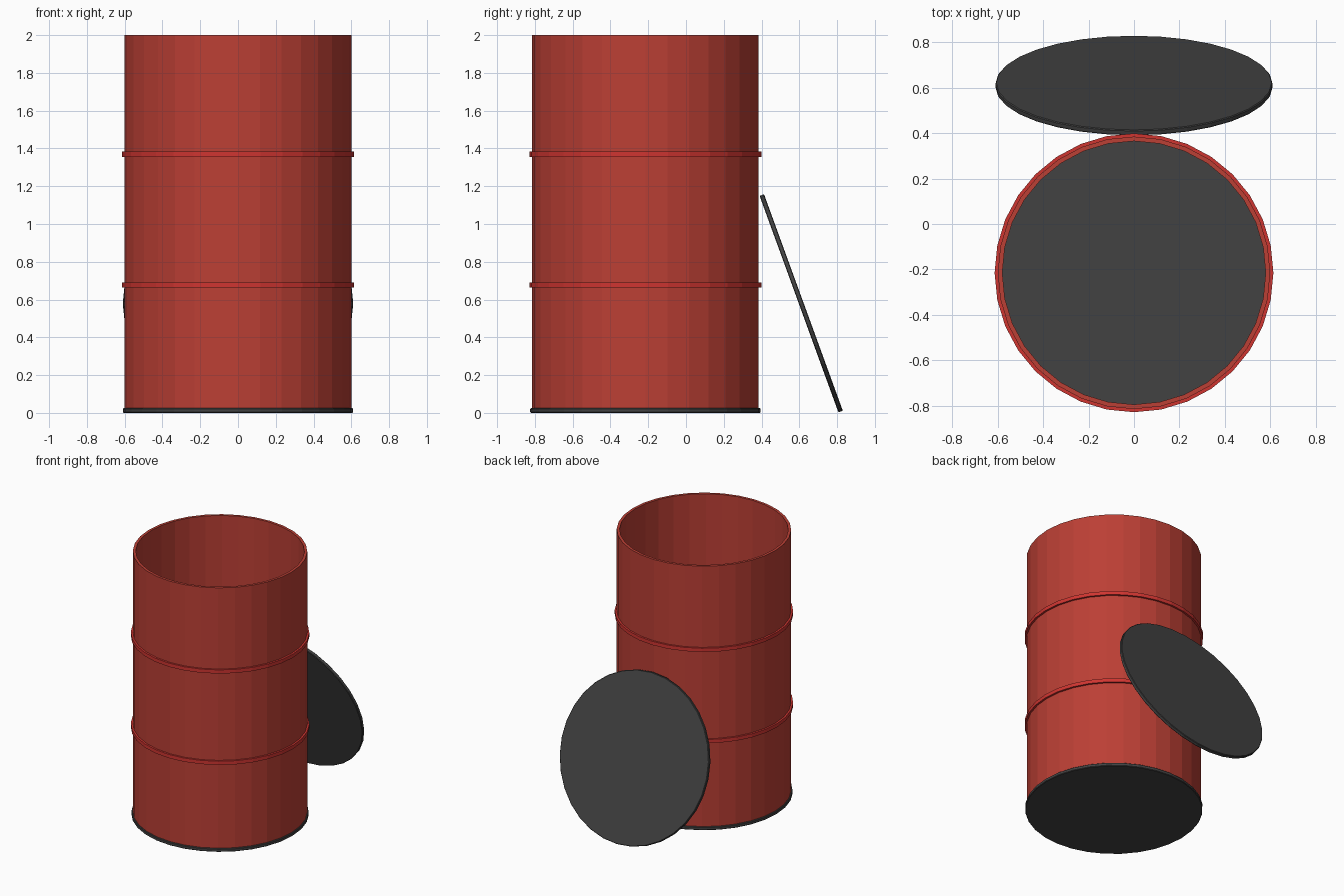
import bpy, bmesh
from math import pi, sin, cos, radians

if "Cube" in bpy.data.objects:
    bpy.data.objects.remove(bpy.data.objects["Cube"])

SIDES = 32
BARREL_Y = -0.215


def material(name, color):
    m = bpy.data.materials.new(name)
    m.diffuse_color = (*color, 1)
    m.use_nodes = True
    m.node_tree.nodes["Principled BSDF"].inputs["Base Color"].default_value = m.diffuse_color
    return m


red = material("red_paint", (0.50, 0.05, 0.035))
bright_red = material("bright_red_paint", (0.62, 0.035, 0.03))
dark = material("dark_metal", (0.055, 0.055, 0.055))


def tube(name, inner, outer, z0, z1, mat):
    """Sweep a rectangular wall section around the barrel axis."""
    bm = bmesh.new()
    section = [(inner, z0), (outer, z0), (outer, z1), (inner, z1)]
    loops = [[bm.verts.new((r * sin(2 * pi * i / SIDES), r * cos(2 * pi * i / SIDES), z))
              for r, z in section] for i in range(SIDES)]
    for i in range(SIDES):
        a, b = loops[i], loops[(i + 1) % SIDES]
        for j in range(4):
            k = (j + 1) % 4
            bm.faces.new((a[j], a[k], b[k], b[j]))
    bmesh.ops.recalc_face_normals(bm, faces=bm.faces)
    mesh = bpy.data.meshes.new(name)
    bm.to_mesh(mesh)
    bm.free()
    obj = bpy.data.objects.new(name, mesh)
    bpy.context.collection.objects.link(obj)
    obj.location.y = BARREL_Y
    mesh.materials.append(mat)
    return obj


def disc(name, location, tilt=0):
    """Thin round plate with a slightly softened rim."""
    bpy.ops.mesh.primitive_cylinder_add(vertices=SIDES, radius=0.61, depth=0.025,
                                        location=location, rotation=(tilt, 0, 0))
    obj = bpy.context.object
    obj.name = name
    obj.data.materials.append(dark)
    bevel = obj.modifiers.new("rim_bevel", 'BEVEL')
    bevel.width = 0.004
    bevel.segments = 1
    bevel.limit_method = 'ANGLE'
    bevel.angle_limit = radians(50)
    return obj


# Open barrel wall
tube("barrel_wall", 0.58, 0.60, 0.02, 2.0, red)

# Two reinforcing hoops
for name, z in (("lower_hoop", 0.677), ("upper_hoop", 1.37)):
    tube(name, 0.595, 0.614, z - 0.014, z + 0.014, bright_red)

# Bottom plate, and the matching lid leaning against the back
disc("bottom_plate", (0, BARREL_Y, 0.0125))
disc("leaning_lid", (0, 0.61, 0.58), radians(-70))
